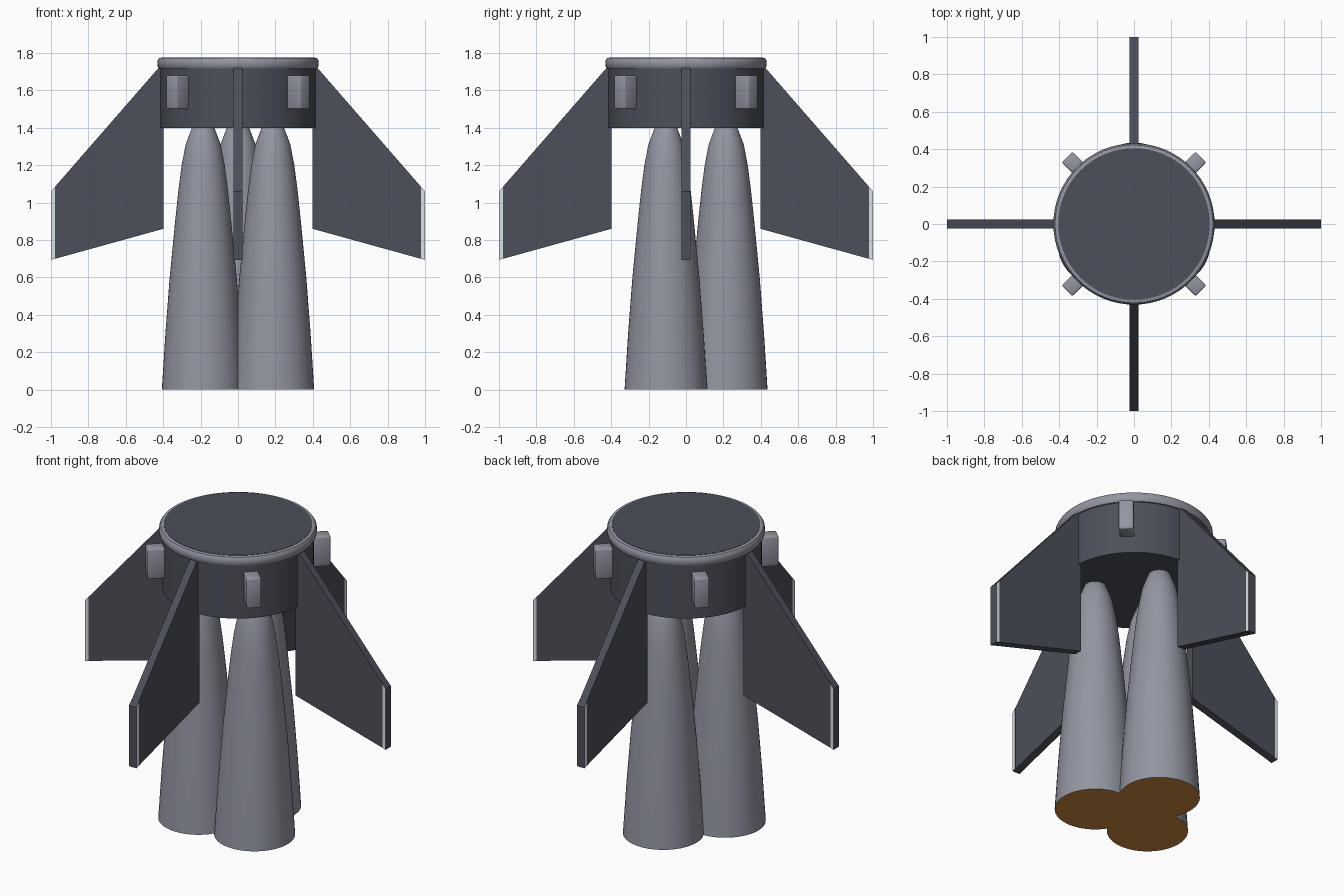
import bpy
import bmesh
from math import cos, sin, pi, radians
from mathutils import Matrix

cube = bpy.data.objects.get("Cube")
if cube:
    bpy.data.objects.remove(cube, do_unlink=True)


def material(name, rgb):
    m = bpy.data.materials.new(name)
    m.use_nodes = True
    m.diffuse_color = (*rgb, 1)
    m.node_tree.nodes["Principled BSDF"].inputs["Base Color"].default_value = (*rgb, 1)
    return m


DARK = material("dark slate", (0.073, 0.08, 0.1))
LIGHT = material("light grey", (0.29, 0.3, 0.355))
PALE = material("pale grey", (0.72, 0.76, 0.8))
BROWN = material("copper brown", (0.62, 0.26, 0.05))


def finish(name, bm, mats, smooth_angle=0):
    bmesh.ops.recalc_face_normals(bm, faces=bm.faces)
    mesh = bpy.data.meshes.new(name)
    bm.to_mesh(mesh)
    bm.free()
    for m in mats:
        mesh.materials.append(m)
    obj = bpy.data.objects.new(name, mesh)
    bpy.context.collection.objects.link(obj)
    if smooth_angle:
        bpy.ops.object.select_all(action="DESELECT")
        obj.select_set(True)
        bpy.context.view_layer.objects.active = obj
        bpy.ops.object.shade_smooth_by_angle(angle=radians(smooth_angle))


def lathe(name, profile, mats, centre=(0, 0), steps=64, rule=lambda f: 0):
    """Closed solid of revolution from (radius, height) points."""
    bm = bmesh.new()
    rings = [[bm.verts.new((centre[0] + r * cos(2 * pi * i / steps),
                            centre[1] + r * sin(2 * pi * i / steps), z))
              for i in range(steps)] for r, z in profile]
    for a, b in zip(rings, rings[1:]):
        for i in range(steps):
            j = (i + 1) % steps
            bm.faces.new((a[i], a[j], b[j], b[i]))
    bm.faces.new(rings[0])
    bm.faces.new(rings[-1])
    for f in bm.faces:
        f.material_index = rule(f)
    finish(name, bm, mats, 40)


def plate(name, outline, half, angle, mats, rule=lambda f: 0):
    """Upright plate from a radial (distance, height) outline, turned about z."""
    bm = bmesh.new()
    sides = [[bm.verts.new((x, y, z)) for x, z in outline] for y in (-half, half)]
    for s in sides:
        bm.faces.new(s)
    n = len(outline)
    for i in range(n):
        j = (i + 1) % n
        bm.faces.new((sides[0][i], sides[0][j], sides[1][j], sides[1][i]))
    for f in bm.faces:
        f.material_index = rule(f)
    bm.transform(Matrix.Rotation(angle, 4, "Z"))
    finish(name, bm, mats)


# Main drum, rounded rim and lid
lathe("drum", [(0.415, 1.4), (0.415, 1.73)], [DARK])
lathe("rim", [(0.41, 1.715), (0.422, 1.717), (0.429, 1.727), (0.431, 1.745),
              (0.429, 1.762), (0.422, 1.772), (0.41, 1.775)], [LIGHT])
lathe("lid", [(0.405, 1.76), (0.405, 1.777)], [DARK])

# Three overlapping engine bells with copper open ends
bell = [(0.221, 0), (0.202, 0.3), (0.179, 0.6), (0.15, 0.9), (0.132, 1.07),
        (0.115, 1.2), (0.094, 1.31), (0.06, 1.4), (0.05, 1.41)]
for k in range(3):
    a = pi / 2 + k * 2 * pi / 3
    lathe(f"engine_bell_{k + 1}", bell, [LIGHT, BROWN], (0.215 * cos(a), 0.215 * sin(a)), 48,
          lambda f: int(f.calc_center_median().z < 0.001))

# Four swept fins, each with a tip that is pale on its two sides
fin = [(0.398, 1.72), (0.425, 1.72), (0.98, 1.083), (0.98, 0.699), (0.398, 0.86)]
tip = [(0.979, 1.084), (1.0, 1.06), (1.0, 0.694), (0.979, 0.7)]
for k in range(4):
    plate(f"fin_{k + 1}", fin, 0.023, k * pi / 2, [DARK])
    plate(f"fin_tip_{k + 1}", tip, 0.025, k * pi / 2, [PALE, DARK],
          lambda f: int(len({round(v.co.y, 3) for v in f.verts}) > 1))

# Four softened blocks between the fins
for k in range(4):
    bm = bmesh.new()
    bmesh.ops.create_cube(bm, size=1, matrix=Matrix.Rotation(pi / 4 + k * pi / 2, 4, "Z")
                          @ Matrix.Translation((0.448, 0, 1.59))
                          @ Matrix.Diagonal((0.116, 0.08, 0.18, 1)))
    bmesh.ops.bevel(bm, geom=bm.edges[:], offset=0.008, segments=2, profile=0.5,
                    affect="EDGES")
    finish(f"side_block_{k + 1}", bm, [LIGHT], 60)
